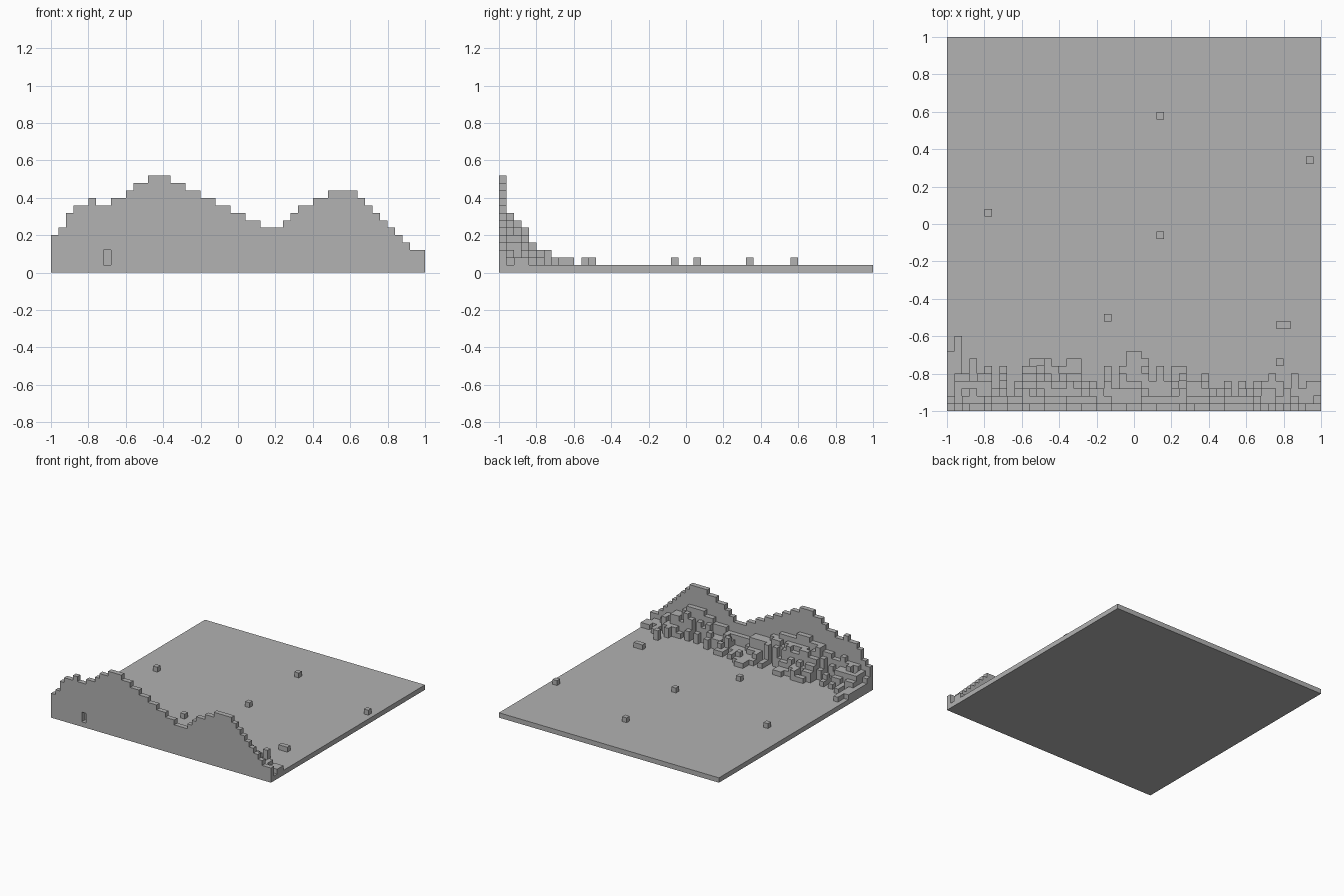
import bpy
import bmesh
import random
from mathutils import Vector

random.seed(4)
COUNT = 50
CELL = 2.0 / COUNT

if "Cube" in bpy.data.objects:
    bpy.data.objects.remove(bpy.data.objects["Cube"], do_unlink=True)


def make_material(name, color):
    material = bpy.data.materials.new(name)
    material.use_nodes = True
    material.diffuse_color = color
    material.node_tree.nodes["Principled BSDF"].inputs["Base Color"].default_value = color
    return material


# Stepped ridge along the front edge: (height, number of cells) from -x to +x
ridge_steps = [(5, 1), (6, 1), (8, 1), (9, 2), (10, 1), (9, 2), (10, 2), (11, 1),
               (12, 2), (13, 3), (12, 2), (11, 2), (10, 2), (9, 2), (8, 2), (7, 2),
               (6, 3), (7, 1), (8, 1), (9, 2), (10, 2), (11, 4), (10, 1), (9, 1),
               (8, 1), (7, 1), (6, 1), (5, 1), (4, 1), (3, 2)]
ridge = [height for height, run in ridge_steps for _ in range(run)]

# How many rows the foothills behind the ridge reach, for each column
reach = [8, 10] + [int(c) for c in "575636246777667744363688746466445334243445435" + "34"]
reach += [4] * (COUNT - len(reach))

# Tallest block allowed in each row of the foothills
row_limit = [13, 8, 8, 6, 4, 3, 3, 2, 2, 2]


def terrain_height(column, row):
    """Height in cells of the slope at one grid position."""
    if row >= reach[column]:
        return 1
    if row == 0:
        return ridge[column]
    foot = max(2, round(ridge[column] * 0.6))
    if row > 1:
        slope = 1 - (row - 1) / max(reach[column], 5)
        foot = round(foot * slope + random.uniform(-1.3, 1.0))
    return max(2, min(foot, row_limit[row], ridge[column]))


heights = {(column, row): terrain_height(column, row)
           for column in range(COUNT) for row in range(COUNT)}

# Loose blocks on the plain, one taller post and a pit in the foothills
for spot in [(28, 39), (48, 33), (5, 26), (28, 23), (21, 12), (44, 11), (45, 11)]:
    heights[spot] = 2
heights[44, 6] = 3
heights[12, 5] = 1

# Fill the solid cells, then dig the small openings in the outer walls
solid = {(column, row, layer) for (column, row), height in heights.items()
         for layer in range(height)}
solid -= {(7, 0, 1), (7, 0, 2), (COUNT - 1, 1, 1)}


def build_blocks(name, cells, material):
    """Make a mesh from the exposed faces of a set of grid cells."""
    bm = bmesh.new()
    corners = {}

    def corner(point):
        key = tuple(round(value) for value in point)
        if key not in corners:
            corners[key] = bm.verts.new((key[0] * CELL - 1, key[1] * CELL - 1, key[2] * CELL))
        return corners[key]

    axes = [Vector((1, 0, 0)), Vector((0, 1, 0)), Vector((0, 0, 1))]
    for cell in sorted(cells):
        base = Vector(cell)
        for index, normal in enumerate(axes):
            u, v = axes[(index + 1) % 3], axes[(index + 2) % 3]
            for side in (0, 1):
                neighbour = base + normal * (1 if side else -1)
                if tuple(int(value) for value in neighbour) in cells:
                    continue
                start = base + normal * side
                loop = [start, start + u, start + u + v, start + v]
                if not side:
                    loop.reverse()
                bm.faces.new([corner(point) for point in loop])

    mesh = bpy.data.meshes.new(name)
    bm.to_mesh(mesh)
    bm.free()
    mesh.materials.append(material)
    obj = bpy.data.objects.new(name, mesh)
    bpy.context.collection.objects.link(obj)
    return obj


stone = make_material("stone_grey", (0.445, 0.445, 0.445, 1.0))
build_blocks("block_terrain", solid, stone)
